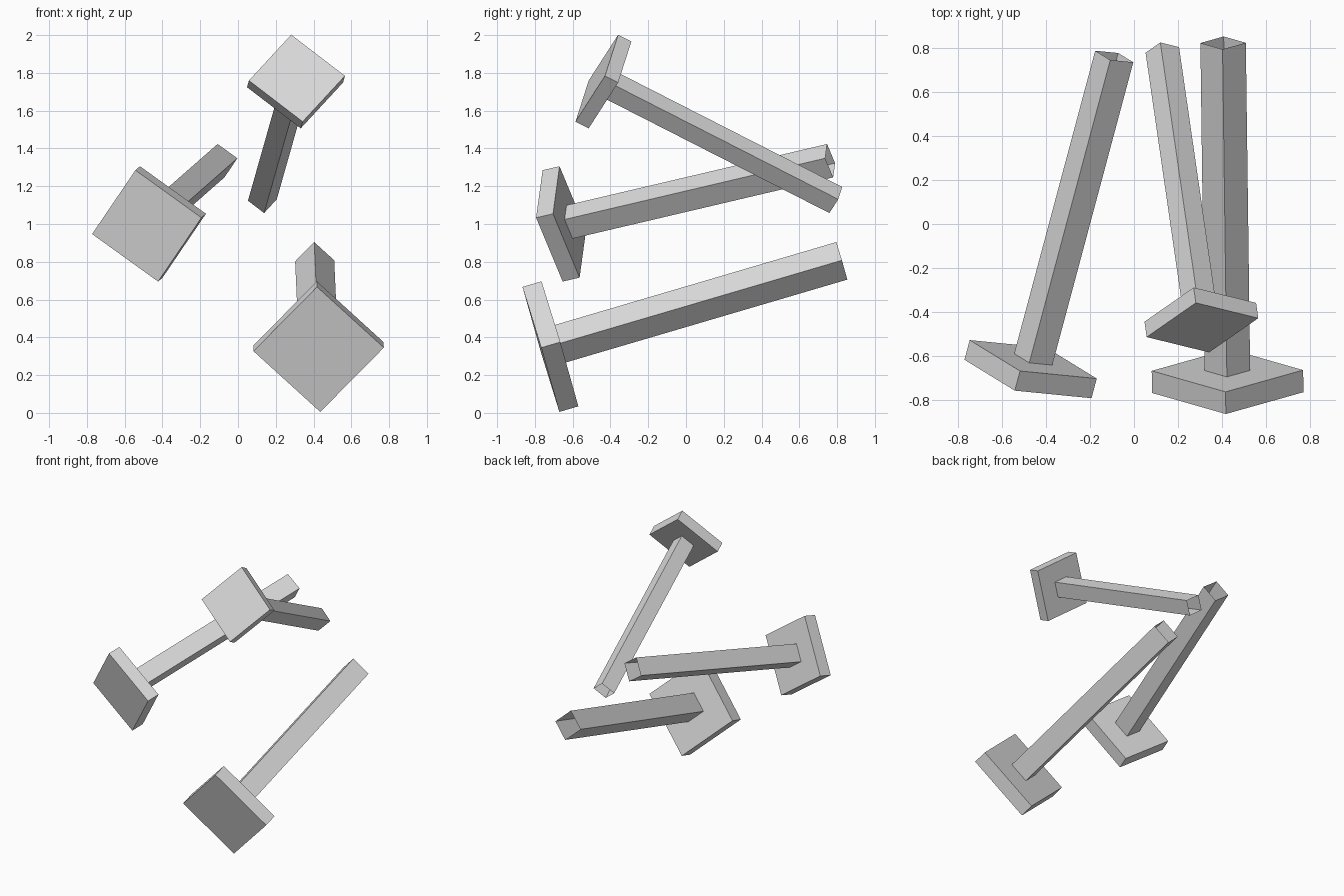
import bpy
import bmesh
from mathutils import Matrix, Vector

cube = bpy.data.objects.get("Cube")
if cube:
    bpy.data.objects.remove(cube, do_unlink=True)

COLOUR = (0.72, 0.72, 0.72, 1)
grey = bpy.data.materials.new("light_grey")
grey.use_nodes = True
grey.diffuse_color = COLOUR
grey.node_tree.nodes["Principled BSDF"].inputs["Base Color"].default_value = COLOUR


def plate_with_rod(name, start, end, edge, side, thickness):
    """Square plate whose back face runs on into a thin square rod with an open end."""
    start, end = Vector(start), Vector(end)
    z = (end - start).normalized()
    x = Vector(edge)
    x = (x - z * x.dot(z)).normalized()
    y = z.cross(x)
    length = (end - start).length

    bm = bmesh.new()
    # plate, front face at local z = 0
    bmesh.ops.create_cube(bm, size=1)
    bmesh.ops.scale(bm, verts=bm.verts, vec=(side, side, thickness))
    bmesh.ops.translate(bm, verts=bm.verts, vec=(0, 0, thickness / 2))
    # rod, drawn out of the inset back face
    back = max(bm.faces, key=lambda f: f.calc_center_median().z)
    bmesh.ops.inset_region(bm, faces=[back], thickness=side * 0.35, use_even_offset=True)
    rod = bmesh.ops.extrude_face_region(bm, geom=[back])["geom"]
    tip = [v for v in rod if isinstance(v, bmesh.types.BMVert)]
    bmesh.ops.translate(bm, verts=tip, vec=(0, 0, length - thickness))
    # leave the far end open and drop any hidden cap at the rod's root
    caps = [f for f in bm.faces if all(v in tip for v in f.verts)]
    if back.is_valid and back not in caps:
        caps.append(back)
    bmesh.ops.delete(bm, geom=caps, context="FACES_ONLY")
    bmesh.ops.recalc_face_normals(bm, faces=bm.faces)

    frame = Matrix((x, y, z)).transposed().to_4x4()
    bm.transform(Matrix.Translation(start) @ frame)
    mesh = bpy.data.meshes.new(name)
    bm.to_mesh(mesh)
    bm.free()
    mesh.materials.append(grey)
    obj = bpy.data.objects.new(name, mesh)
    bpy.context.collection.objects.link(obj)


plate_with_rod("right_plate_and_rod", (-0.483, -0.706, 0.99), (-0.09, 0.763, 1.335),
               (0.35, -0.03, -0.25), 0.432, 0.095)
plate_with_rod("upper_plate_and_rod", (0.312, -0.472, 1.772), (0.129, 0.793, 1.127),
               (0.278, -0.065, -0.215), 0.365, 0.079)
plate_with_rod("lower_plate_and_rod", (0.427, -0.768, 0.336), (0.406, 0.825, 0.805),
               (0.355, 0.092, -0.325), 0.488, 0.105)
